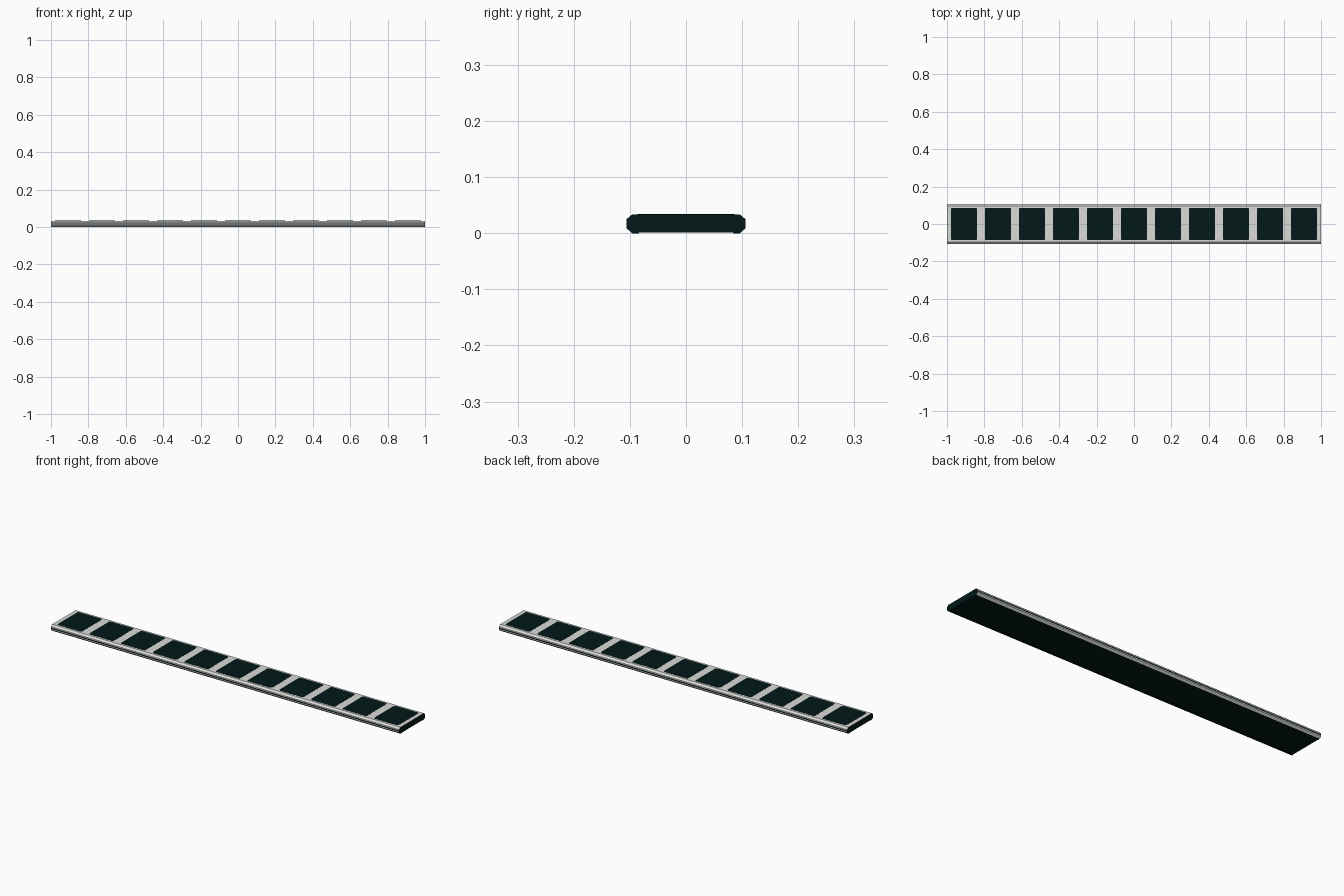
import bpy, bmesh, math

if "Cube" in bpy.data.objects:
    bpy.data.objects.remove(bpy.data.objects["Cube"])


def material(name, rgb):
    m = bpy.data.materials.new(name)
    m.diffuse_color = (*rgb, 1)
    m.use_nodes = True
    m.node_tree.nodes["Principled BSDF"].inputs["Base Color"].default_value = m.diffuse_color
    return m


GREY = material("light grey", (0.70, 0.70, 0.69))
DARK = material("dark teal", (0.0005, 0.009, 0.009))


def finish(name, bm, mats):
    bmesh.ops.recalc_face_normals(bm, faces=bm.faces)
    me = bpy.data.meshes.new(name)
    bm.to_mesh(me)
    bm.free()
    for m in mats:
        me.materials.append(m)
    ob = bpy.data.objects.new(name, me)
    bpy.context.collection.objects.link(ob)
    return ob


def extrude(bm, points, direction):
    face = bm.faces.new([bm.verts.new(p) for p in points])
    out = bmesh.ops.extrude_face_region(bm, geom=[face])
    verts = [v for v in out["geom"] if isinstance(v, bmesh.types.BMVert)]
    bmesh.ops.translate(bm, vec=direction, verts=verts)


# Long chamfered bar: shallow recess below, thin dark stripe on each side
half = [(0.083, 0.0015), (0.085, 0.0), (0.096, 0.0), (0.106, 0.009),
        (0.106, 0.014), (0.106, 0.020), (0.106, 0.025), (0.096, 0.0335)]
profile = half + [(-y, z) for y, z in reversed(half)]
bm = bmesh.new()
extrude(bm, [(-1, y, z) for y, z in profile], (2, 0, 0))
bmesh.ops.recalc_face_normals(bm, faces=bm.faces)
bm.normal_update()
for f in bm.faces:
    c = f.calc_center_median()
    end = abs(f.normal.x) > 0.9
    bottom = f.normal.z < -0.9 or c.z < 0.003
    stripe = abs(f.normal.y) > 0.9 and abs(c.z - 0.017) < 0.001
    f.material_index = 1 if end or bottom or stripe else 0
finish("bar_body", bm, [GREY, DARK])

# Eleven dark rounded panels along the top
hx, hy, r = 0.070, 0.086, 0.008
corners = [(1, 1, 0), (-1, 1, 90), (-1, -1, 180), (1, -1, 270)]
for i in range(11):
    cx = (i - 5) * 0.1818
    pts = []
    for sx, sy, start in corners:
        for k in range(4):
            a = math.radians(start + 30 * k)
            pts.append((cx + sx * (hx - r) + r * math.cos(a),
                        sy * (hy - r) + r * math.sin(a), 0.033))
    bm = bmesh.new()
    extrude(bm, pts, (0, 0, 0.0012))
    finish(f"top_panel_{i + 1}", bm, [DARK])
